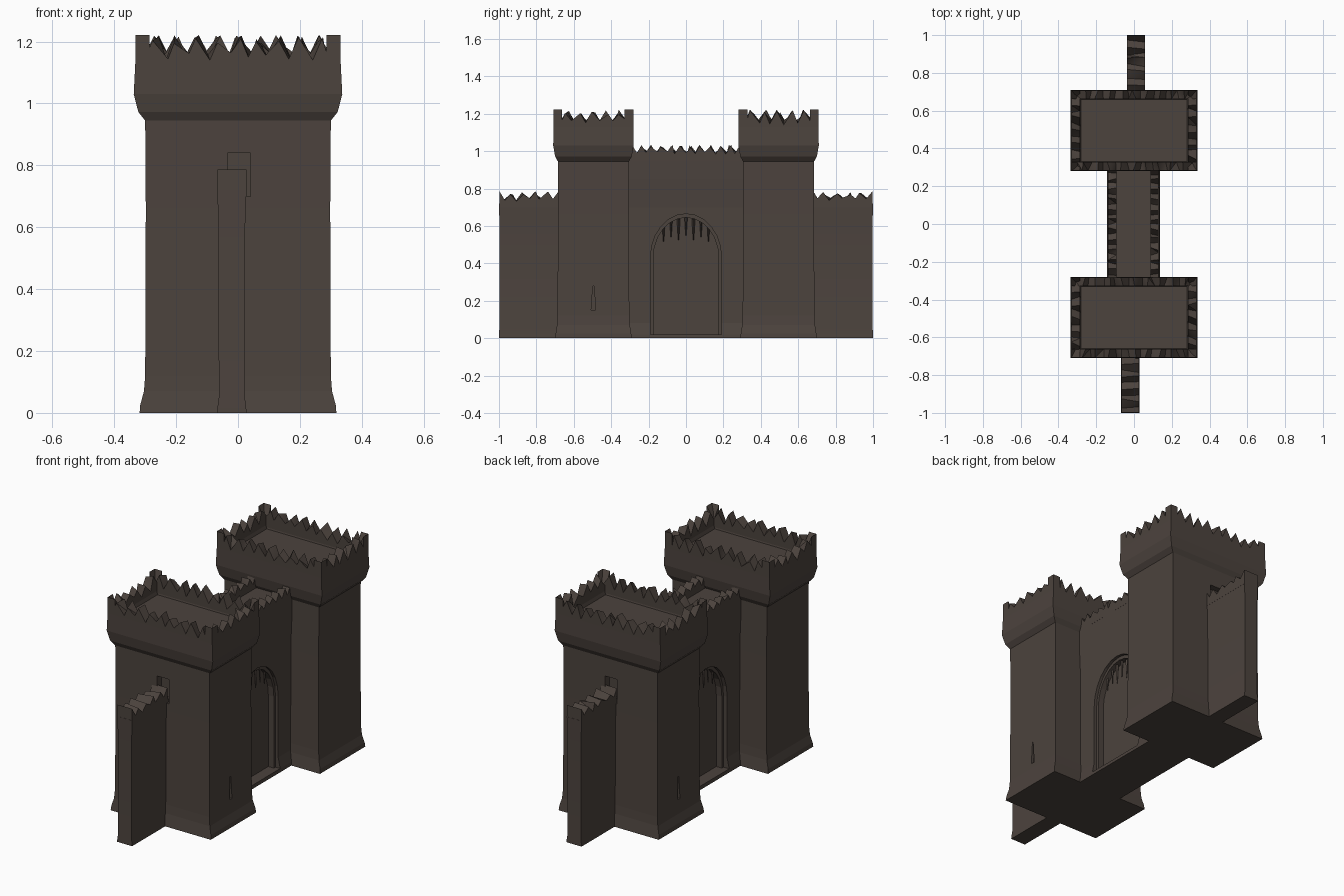
import bpy, bmesh, math, random
from mathutils import Vector

if "Cube" in bpy.data.objects:
    bpy.data.objects.remove(bpy.data.objects["Cube"])

random.seed(4)
stone = bpy.data.materials.new("dark brown stone")
stone.diffuse_color = (0.072, 0.056, 0.047, 1)
stone.use_nodes = True
stone.node_tree.nodes["Principled BSDF"].inputs["Base Color"].default_value = stone.diffuse_color


def finish(name, bm, smooth=True):
    bmesh.ops.recalc_face_normals(bm, faces=bm.faces)
    me = bpy.data.meshes.new(name)
    bm.to_mesh(me)
    bm.free()
    me.materials.append(stone)
    ob = bpy.data.objects.new(name, me)
    bpy.context.collection.objects.link(ob)
    if smooth:
        bpy.ops.object.select_all(action='DESELECT')
        ob.select_set(True)
        bpy.context.view_layer.objects.active = ob
        bpy.ops.object.shade_smooth_by_angle(angle=math.radians(35))
    return ob


def loft(name, rings, smooth=False):
    """Stack of rectangles: (z, centre x, centre y, half x, half y)."""
    bm = bmesh.new()
    prev = None
    for z, cx, cy, hx, hy in rings:
        cur = [bm.verts.new((cx + sx * hx, cy + sy * hy, z))
               for sx, sy in ((-1, -1), (1, -1), (1, 1), (-1, 1))]
        if prev:
            for i in range(4):
                bm.faces.new((prev[i], prev[(i + 1) % 4], cur[(i + 1) % 4], cur[i]))
        else:
            bm.faces.new(cur)
        prev = cur
    bm.faces.new(prev)
    return finish(name, bm, smooth)


def jagged(name, a, b, thick, z0, z1, z2, n):
    """Row of ragged teeth from a to b; z0 bottom, z1 notches, z2 tips."""
    a, b = Vector((*a, 0)), Vector((*b, 0))
    d = b - a
    side = Vector((-d.y, d.x, 0)).normalized() * thick / 2
    bm = bmesh.new()
    prev = None
    for i in range(2 * n + 1):
        end = i in (0, 2 * n)
        cur = []
        for s in (-1, 1):
            t = i / (2 * n) + (0 if end else random.uniform(-0.35, 0.35) / (2 * n))
            p = a + d * t + side * s
            tip = i % 2 == 0
            h = z2 if tip else z1
            if not end:
                h += (z2 - z1) * (random.uniform(-0.4, 0) if tip else random.uniform(-0.1, 0.3))
            cur += [bm.verts.new((p.x, p.y, z0)), bm.verts.new((p.x, p.y, h))]
        if prev:
            for j, k in ((0, 1), (1, 3), (3, 2), (2, 0)):
                bm.faces.new((prev[j], prev[k], cur[k], cur[j]))
        if end:
            bm.faces.new((cur[0], cur[1], cur[3], cur[2]))
        prev = cur
    bmesh.ops.triangulate(bm, faces=[f for f in bm.faces])
    return finish(name, bm)


def cut(ob, cutter):
    m = ob.modifiers.new("cut", 'BOOLEAN')
    m.operation, m.solver, m.object = 'DIFFERENCE', 'EXACT', cutter
    bpy.context.view_layer.objects.active = ob
    bpy.ops.object.modifier_apply(modifier=m.name)
    bpy.data.objects.remove(cutter)


def arch(name, x0, x1, half, spring, top, z0=0.02):
    """Arched prism running along x."""
    pts = [(-half, z0), (half, z0)]
    pts += [(half * math.cos(math.pi * i / 12),
             spring + (top - spring) * math.sin(math.pi * i / 12)) for i in range(13)]
    bm = bmesh.new()
    rows = [[bm.verts.new((x, y, z)) for y, z in pts] for x in (x0, x1)]
    for r in rows:
        bm.faces.new(r)
    n = len(pts)
    for i in range(n):
        bm.faces.new((rows[0][i], rows[0][(i + 1) % n], rows[1][(i + 1) % n], rows[1][i]))
    return finish(name, bm, False)


for s, tag in ((-1, "front"), (1, "back")):
    c = s * 0.495
    # tower: flared foot, shaft, corbelled head, sunken roof
    prof = [(0, .318, .206), (.025, .316, .202), (.07, .304, .195), (.12, .30, .192), (.66, .298, .189),
            (.945, .30, .19), (.972, .322, .205), (1.03, .337, .215), (1.13, .332, .213),
            (1.13, .288, .171), (1.105, .28, .165)]
    tower = loft(tag + "_tower", [(z, 0, c, hx, hy) for z, hx, hy in prof])
    # doorway niche above the side wall
    cut(tower, loft("cutter", [(z, -s * 0.003, s * 0.69, .037, .045) for z in (.7, .84)]))
    # low arrow slit, tapering upward
    x = -s * .30
    cut(tower, loft("cutter", [(.15, x, c, .015, .012), (.28, x, c, .015, .003)]))
    # tower battlements
    X, Y, t = .332, .213, .046
    for k in (-1, 1):
        y = c + k * (Y - t / 2)
        jagged(tag + "_tower_teeth", (-X, y), (X, y), t, 1.11, 1.145, 1.222, 10)
        x = k * (X - t / 2)
        jagged(tag + "_tower_teeth", (x, c - Y), (x, c + Y), t, 1.11, 1.145, 1.222, 6)
    # outer side wall with ragged top
    wx = -0.02 if s < 0 else 0.011
    loft(tag + "_side_wall", [(z, wx, s * 0.825, h, .175 - e) for z, h, e in
                              ((0, .048, 0), (.02, .046, 0), (.05, .042, .002), (.6, .043, .002), (.72, .047, .001))],
         True)
    jagged(tag + "_side_wall_teeth", (wx, s * 0.68), (wx, s * 0.998), .094, .70, .735, .787, 5)

# gate wall with sunken walkway
gate = loft("gate_wall", [(z, -0.003, 0, h, .33) for z, h in
                          ((0, .14), (.02, .138), (.08, .125), (.7, .125), (.85, .132),
                           (.975, .134), (.975, .09), (.955, .09))])
for k in (-1, 1):
    # stepped arched gateway recess
    cut(gate, arch("cutter", k * .105, k * .25, .19, .43, .665))
    cut(gate, arch("cutter", k * .07, k * .25, .175, .43, .645))
    # portcullis spikes
    for i in range(7):
        y = -0.12 + i * 0.04
        bm = bmesh.new()
        bmesh.ops.create_cone(bm, cap_ends=True, segments=4, radius1=.002, radius2=.009, depth=.11)
        bmesh.ops.translate(bm, verts=bm.verts, vec=(k * .085, y, .585 + .02 * (i % 2) - abs(y) * .1))
        finish("portcullis_spike", bm, False)
    # gate wall battlements
    x = -0.003 + k * .112
    jagged("gate_wall_teeth", (x, -.29), (x, .29), .044, .95, .985, 1.035, 11)
